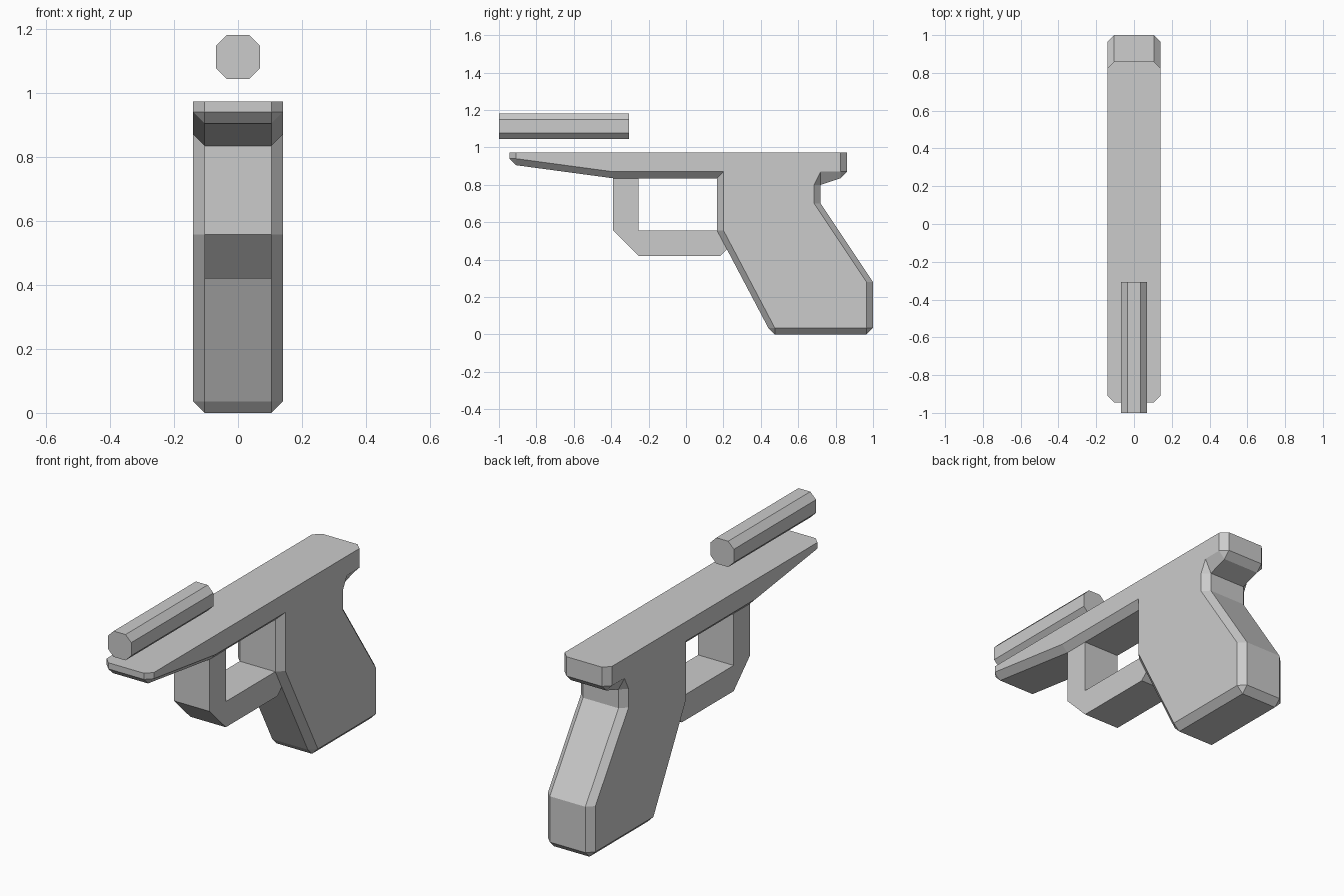
import bpy, bmesh

cube = bpy.data.objects.get("Cube")
if cube:
    bpy.data.objects.remove(cube, do_unlink=True)

grey = bpy.data.materials.new("light_grey")
grey.use_nodes = True
colour = (0.6, 0.6, 0.6, 1)
grey.diffuse_color = colour
grey.node_tree.nodes["Principled BSDF"].inputs["Base Color"].default_value = colour


def finish(name, bm):
    bmesh.ops.recalc_face_normals(bm, faces=bm.faces[:])
    mesh = bpy.data.meshes.new(name)
    bm.to_mesh(mesh)
    bm.free()
    mesh.materials.append(grey)
    obj = bpy.data.objects.new(name, mesh)
    bpy.context.collection.objects.link(obj)
    return obj


def prism(name, points, axis, start, end):
    """Extrude a flat profile along x (profile y, z) or y (profile x, z)."""
    bm = bmesh.new()

    def place(p, t):
        return (t, p[0], p[1]) if axis == "x" else (p[0], t, p[1])

    rings = [[bm.verts.new(place(p, t)) for p in points] for t in (start, end)]
    for ring in rings:
        bm.faces.new(ring)
    for i in range(len(points)):
        j = (i + 1) % len(points)
        bm.faces.new((rings[0][i], rings[0][j], rings[1][j], rings[1][i]))
    return finish(name, bm)


def chamfered_body(name, stations, wide, narrow):
    """Each station pairs a side corner with the one or two rim points it bevels to."""
    bm = bmesh.new()
    cache = {}

    def vert(x, p):
        key = (x, *p)
        if key not in cache:
            cache[key] = bm.verts.new(key)
        return cache[key]

    def face(*verts):
        unique = list(dict.fromkeys(verts))
        if len(unique) > 2:
            bm.faces.new(unique)

    for s in (-1, 1):
        w, n = s * wide, s * narrow
        face(*[vert(w, side) for side, _ in stations])
        for side, rim in stations:
            face(vert(w, side), *[vert(n, p) for p in rim])
        for (a, ra), (b, rb) in zip(stations, stations[1:]):
            face(vert(w, a), vert(w, b), vert(n, rb[0]), vert(n, ra[-1]))

    # Faces running across the width
    rim = list(dict.fromkeys(p for _, points in stations for p in points))
    for a, b in zip(rim, rim[1:]):
        face(vert(narrow, a), vert(narrow, b), vert(-narrow, b), vert(-narrow, a))

    # Unbevelled flat top
    (first, fr), (last, lr) = stations[0], stations[-1]
    face(vert(wide, first), vert(narrow, fr[0]), vert(-narrow, fr[0]), vert(-wide, first),
         vert(-wide, last), vert(-narrow, lr[0]), vert(narrow, lr[0]), vert(wide, last))
    return finish(name, bm)


# Frame and grip in one bevelled slab
c = 0.035
top, ledge = 0.973, 0.87
notch = (0.72, 0.80)
stations = [
    ((-0.91, top), [(-0.91 - c, top)]),
    ((-0.91, 0.94), [(-0.91 - c, 0.94), (-0.91, 0.94 - c)]),
    ((-0.39, ledge), [(-0.39, ledge - c)]),
    ((0.20, ledge), [(0.20 - c, ledge - c)]),
    ((0.20, 0.557), [(0.20 - c, 0.557)]),
    ((0.475, c), [(0.475 - c, c), (0.475, 0)]),
    ((0.965, c), [(0.965, 0), (1, c)]),
    ((0.965, 0.28), [(1, 0.28)]),
    ((0.685, 0.70), [(0.72, 0.70)]),
    ((0.685, 0.80), [notch]),
    ((0.72, ledge), [notch]),
    ((0.825, ledge), [(0.825, ledge - c), (0.825 + c, ledge)]),
    ((0.825, top), [(0.825 + c, top)]),
]
chamfered_body("frame_and_grip", stations, 0.14, 0.105)

# Trigger guard
guard = [(-0.39, 0.84), (-0.39, 0.557), (-0.253, 0.42), (0.185, 0.42),
         (0.235, 0.47), (0.235, 0.557), (-0.253, 0.557), (-0.253, 0.84)]
prism("trigger_guard", guard, "x", -0.105, 0.105)

# Floating eight-sided sight tube
r, h, mid = 0.069, 0.035, 1.113
octagon = [(r, -h), (r, h), (h, r), (-h, r), (-r, h), (-r, -h), (-h, -r), (h, -r)]
prism("sight_tube", [(x, z + mid) for x, z in octagon], "y", -1, -0.306)
